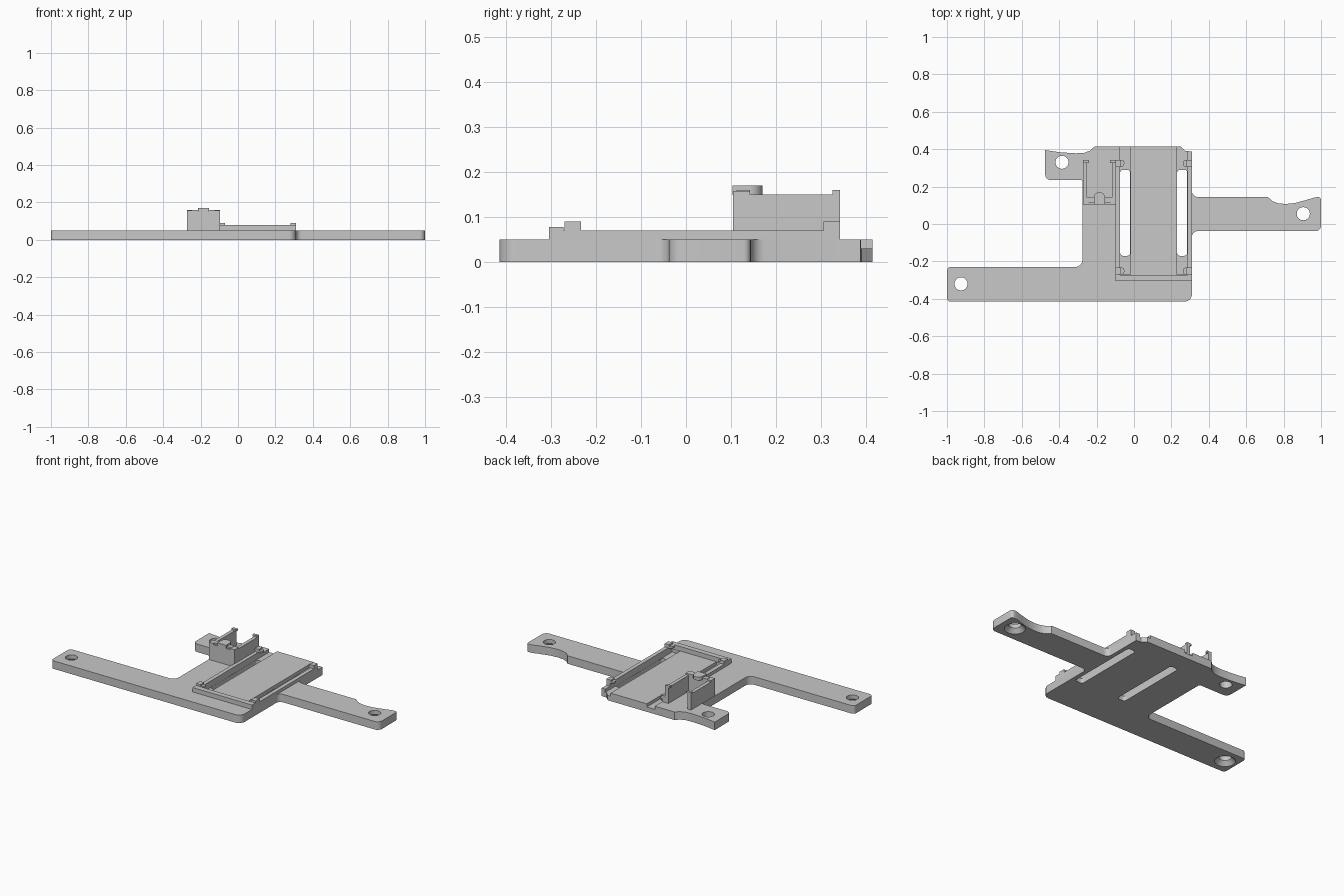
import bpy, bmesh, math
from mathutils import Vector

cube = bpy.data.objects.get("Cube")
if cube:
    bpy.data.objects.remove(cube, do_unlink=True)

GREY = (0.58, 0.58, 0.58, 1)
grey = bpy.data.materials.new("grey plastic")
grey.use_nodes = True
grey.diffuse_color = GREY
grey.node_tree.nodes["Principled BSDF"].inputs["Base Color"].default_value = GREY


def rounded(corners, steps=6):
    """Turn (x, y[, radius]) corners into an outline with rounded corners."""
    out = []
    for i, c in enumerate(corners):
        p = Vector(c[:2])
        if len(c) < 3:
            out.append(p)
            continue
        a = (Vector(corners[i - 1][:2]) - p).normalized()
        b = (Vector(corners[(i + 1) % len(corners)][:2]) - p).normalized()
        half = a.angle(b) / 2
        centre = p + (a + b).normalized() * c[2] / math.sin(half)
        start = (p + a * c[2] / math.tan(half) - centre).normalized()
        end = (p + b * c[2] / math.tan(half) - centre).normalized()
        out += [centre + start.slerp(end, k / steps) * c[2] for k in range(steps + 1)]
    return out


def finish(name, bm):
    bmesh.ops.recalc_face_normals(bm, faces=bm.faces)
    mesh = bpy.data.meshes.new(name)
    bm.to_mesh(mesh)
    bm.free()
    mesh.materials.append(grey)
    ob = bpy.data.objects.new(name, mesh)
    bpy.context.collection.objects.link(ob)
    return ob


def prism(name, corners, z0, z1):
    bm = bmesh.new()
    face = bm.faces.new([bm.verts.new((p.x, p.y, z0)) for p in rounded(corners)])
    ext = bmesh.ops.extrude_face_region(bm, geom=[face], use_keep_orig=True)
    for v in ext["geom"]:
        if isinstance(v, bmesh.types.BMVert):
            v.co.z = z1
    return finish(name, bm)


def box(name, x0, x1, y0, y1, z0, z1, r=None):
    pts = [(x0, y0), (x1, y0), (x1, y1), (x0, y1)]
    return prism(name, [p + (r,) for p in pts] if r else pts, z0, z1)


def cone(name, x, y, z0, z1, r0, r1):
    bm = bmesh.new()
    bmesh.ops.create_cone(bm, cap_ends=True, segments=32, radius1=r0, radius2=r1, depth=z1 - z0)
    bmesh.ops.translate(bm, verts=bm.verts, vec=(x, y, (z0 + z1) / 2))
    return finish(name, bm)


def cut(target, cutter):
    cutter.hide_render = True
    mod = target.modifiers.new("cut", 'BOOLEAN')
    mod.operation, mod.solver, mod.object = 'DIFFERENCE', 'EXACT', cutter
    bpy.context.view_layer.objects.active = target
    bpy.ops.object.modifier_apply(modifier=mod.name)
    bpy.data.objects.remove(cutter, do_unlink=True)


# Base plate with three mounting arms
T = 0.05
plate = prism("base_plate", [
    (-1, -0.415, 0.02), (0.31, -0.415, 0.04), (0.31, -0.038, 0.03),
    (1, -0.038, 0.03), (1, 0.145, 0.015), (0.965, 0.142), (0.92, 0.128),
    (0.86, 0.112), (0.81, 0.107), (0.77, 0.111), (0.74, 0.122), (0.715, 0.145),
    (0.31, 0.145, 0.03), (0.31, 0.388), (0.275, 0.39), (0.25, 0.415),
    (-0.21, 0.415), (-0.235, 0.392), (-0.265, 0.381), (-0.31, 0.378),
    (-0.39, 0.383), (-0.475, 0.395), (-0.475, 0.235, 0.03), (-0.275, 0.235, 0.01),
    (-0.275, -0.23, 0.04), (-1, -0.23, 0.02)], 0, T)

# Open-ended channels and the slots through them
for x0, x1 in ((-0.075, -0.02), (0.23, 0.285)):
    cut(plate, box("channel_cutter", x0, x1, -0.27, 0.5, 0.03, 0.1))
    cut(plate, box("slot_cutter", x0 + 0.001, x1 - 0.001, -0.17, 0.29, -0.1, 0.1, 0.015))

# Screw holes, two of them countersunk underneath
for x, y, sunk in ((-0.925, -0.32, True), (0.905, 0.055, True), (-0.385, 0.33, False)):
    cut(plate, cone("hole_cutter", x, y, -0.1, 0.1, 0.035, 0.035))
    if sunk:
        cut(plate, cone("countersink_cutter", x, y, -0.01, 0.025, 0.068, 0.035))

# Raised tray frame
box("left_rail", -0.10, -0.075, -0.305, 0.342, T - 0.002, 0.07)
box("right_rail", 0.285, 0.31, -0.305, 0.342, T - 0.002, 0.07)
box("front_rail", -0.10, 0.31, -0.305, -0.272, T - 0.002, 0.078)

# Retaining clips with rounded inner ends
for side, x, s in (("left", -0.10, 1), ("right", 0.31, -1)):
    for end, y0, y1 in (("front", -0.27, -0.233), ("back", 0.306, 0.342)):
        tip = x + s * 0.048
        prism(f"{side}_{end}_clip", [(x, y0), (tip, y0, 0.015), (tip, y1, 0.015), (x, y1)],
              0.069, 0.08)
        box(f"{side}_{end}_clip_top", *sorted((x, x + s * 0.03)), y0, y1, 0.079, 0.09)

# Connector holder: side walls with end hooks, front block and rounded catch
for side, x, s in (("left", -0.273, 1), ("right", -0.096, -1)):
    box(f"holder_{side}_wall", *sorted((x, x + s * 0.022)), 0.104, 0.342, T - 0.002, 0.15)
    box(f"holder_{side}_hook", *sorted((x, x + s * 0.032)), 0.326, 0.342, 0.148, 0.16)
    box(f"holder_{side}_ledge", *sorted((x, x + s * 0.03)), 0.104, 0.142, 0.148, 0.158)
box("holder_front_block", -0.27, -0.098, 0.104, 0.142, T - 0.002, 0.15)
box("holder_bridge", -0.245, -0.125, 0.112, 0.142, 0.148, 0.16)
catch = prism("holder_catch", [(-0.215, 0.103), (-0.155, 0.103), (-0.155, 0.17, 0.029),
                               (-0.215, 0.17, 0.029)], 0.149, 0.17)

# Smooth the rounded parts while keeping edges sharp
bpy.ops.object.select_all(action='DESELECT')
for ob in (plate, catch):
    ob.select_set(True)
bpy.context.view_layer.objects.active = plate
bpy.ops.object.shade_smooth_by_angle(angle=math.radians(30))
